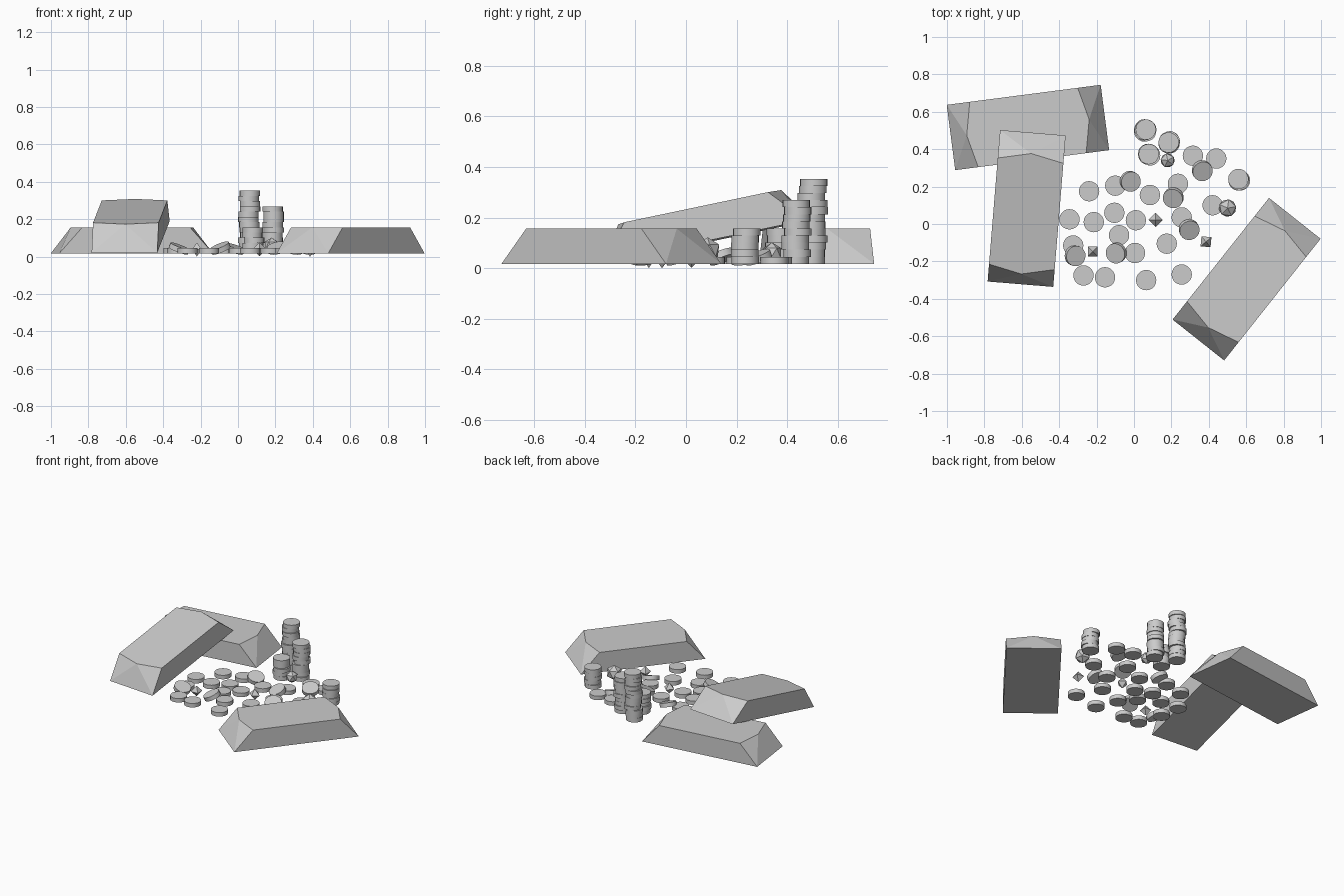
import bpy, bmesh, math, random
from mathutils import Matrix, Vector

if "Cube" in bpy.data.objects:
    bpy.data.objects.remove(bpy.data.objects["Cube"])

random.seed(4)
Z0 = 0.017          # resting height
R, T = 0.0545, 0.028  # coin radius, thickness


def finish(bm, name, mat):
    bmesh.ops.recalc_face_normals(bm, faces=bm.faces)
    me = bpy.data.meshes.new(name)
    bm.to_mesh(me)
    bm.free()
    ob = bpy.data.objects.new(name, me)
    ob.matrix_world = mat
    bpy.context.collection.objects.link(ob)
    return ob


# Ingot: rectangular base, flat top with bowed ends, upright long sides
def ingot(name, x, y, z, heading, pitch=0):
    L, W, H, inset, bow = 0.415, 0.176, 0.139, 0.124, 0.085
    bm = bmesh.new()
    base = [bm.verts.new(p) for p in
            [(-L, -W, 0), (L, -W, 0), (L, W, 0), (-L, W, 0)]]
    t, m = L - inset, L - bow
    top = [bm.verts.new((a, b, H)) for a, b in
           [(-t, -W), (t, -W), (m, 0), (t, W), (-t, W), (-m, 0)]]
    bm.faces.new(base[::-1])
    bm.faces.new(top)
    bm.faces.new((base[0], base[1], top[1], top[0]))
    bm.faces.new((base[2], base[3], top[4], top[3]))
    for a, b, tri in ((1, 2, top[1:4]), (3, 0, (top[4], top[5], top[0]))):
        bm.faces.new((base[a], base[b], tri[1]))
        bm.faces.new((base[a], tri[1], tri[0]))
        bm.faces.new((base[b], tri[2], tri[1]))
    mat = (Matrix.Translation((x, y, z)) @ Matrix.Rotation(math.radians(heading), 4, 'Z')
           @ Matrix.Rotation(math.radians(-pitch), 4, 'Y'))
    finish(bm, name, mat)


ingot("ingot_right", 0.602, -0.295, Z0, 51.6)
ingot("ingot_back", -0.567, 0.516, Z0, 7.4)
ingot("ingot_leaning", -0.574, 0.083, 0.105, 85.3, 11.8)


# Coin centred at z; tilt rises toward the given direction
def coin(name, x, y, z, tilt=0, direction=0):
    bm = bmesh.new()
    bmesh.ops.create_cone(bm, cap_ends=True, segments=20, radius1=R, radius2=R, depth=T)
    mat = (Matrix.Translation((x, y, z)) @ Matrix.Rotation(math.radians(direction), 4, 'Z')
           @ Matrix.Rotation(math.radians(-tilt), 4, 'Y'))
    ob = finish(bm, name, mat)
    bpy.context.view_layer.objects.active = ob
    bpy.ops.object.select_all(action='DESELECT')
    ob.select_set(True)
    bpy.ops.object.shade_smooth_by_angle(angle=math.radians(30))


# Coin stacks with slight jitter
stacks = [(0.06, 0.50, 12), (0.185, 0.437, 9), (0.082, 0.373, 5), (0.56, 0.237, 5)]
for s, (x, y, n) in enumerate(stacks):
    for i in range(n):
        coin(f"stack_{s}_coin", x + random.uniform(-.007, .007),
             y + random.uniform(-.007, .007), Z0 + T * (i + .5))

# Scattered flat coins
flat = [(-.24, .175), (-.10, .205), (-.345, .025), (-.215, .01), (-.105, .06),
        (.01, .02), (-.08, -.06), (.005, -.155), (-.325, -.115), (-.27, -.275),
        (-.155, -.285), (.065, -.30), (.255, -.27), (.175, -.105), (.255, .035),
        (.085, .155), (.235, .215), (.42, .10), (.315, .365), (.44, .35)]
for x, y in flat:
    coin("loose_coin", x, y, Z0 + T / 2)

# Tilted coins
tilted = [(-.315, -.17, 22, 160), (-.095, -.155, 25, 30), (.295, -.03, 24, 120),
          (.21, .14, 25, 60), (-.02, .228, 20, 150), (.365, .285, 22, 120)]
for x, y, tilt, d in tilted:
    a = math.radians(tilt)
    coin("tilted_coin", x, y, 0.004 + R * math.sin(a) + T / 2 * math.cos(a) + .006, tilt, d)


# Gems: icosahedra and octahedra
def gem(name, x, y, z, r, sides, spin):
    bm = bmesh.new()
    if sides == 20:
        bmesh.ops.create_icosphere(bm, subdivisions=1, radius=r)
    else:
        for v in ((r, 0, 0), (-r, 0, 0), (0, r, 0), (0, -r, 0), (0, 0, r), (0, 0, -r)):
            bm.verts.new(v)
        bmesh.ops.convex_hull(bm, input=bm.verts[:])
    finish(bm, name, Matrix.Translation((x, y, z)) @ Matrix.Rotation(math.radians(spin), 4, 'Z'))


gem("large_gem", .50, .085, .07, .052, 20, 10)
gem("medium_gem", .18, .34, .06, .042, 20, 30)
gem("diamond_gem", .115, .022, .04, .038, 8, 0)
gem("small_gem_left", -.22, -.147, .038, .037, 8, 45)
gem("small_gem_right", .385, -.095, .038, .038, 8, 40)

# Rest the lowest point on the ground
bpy.context.view_layer.update()
low = min((o.matrix_world @ v.co).z for o in bpy.data.objects for v in o.data.vertices)
for o in bpy.data.objects:
    o.location.z -= min(low, 0.0)
